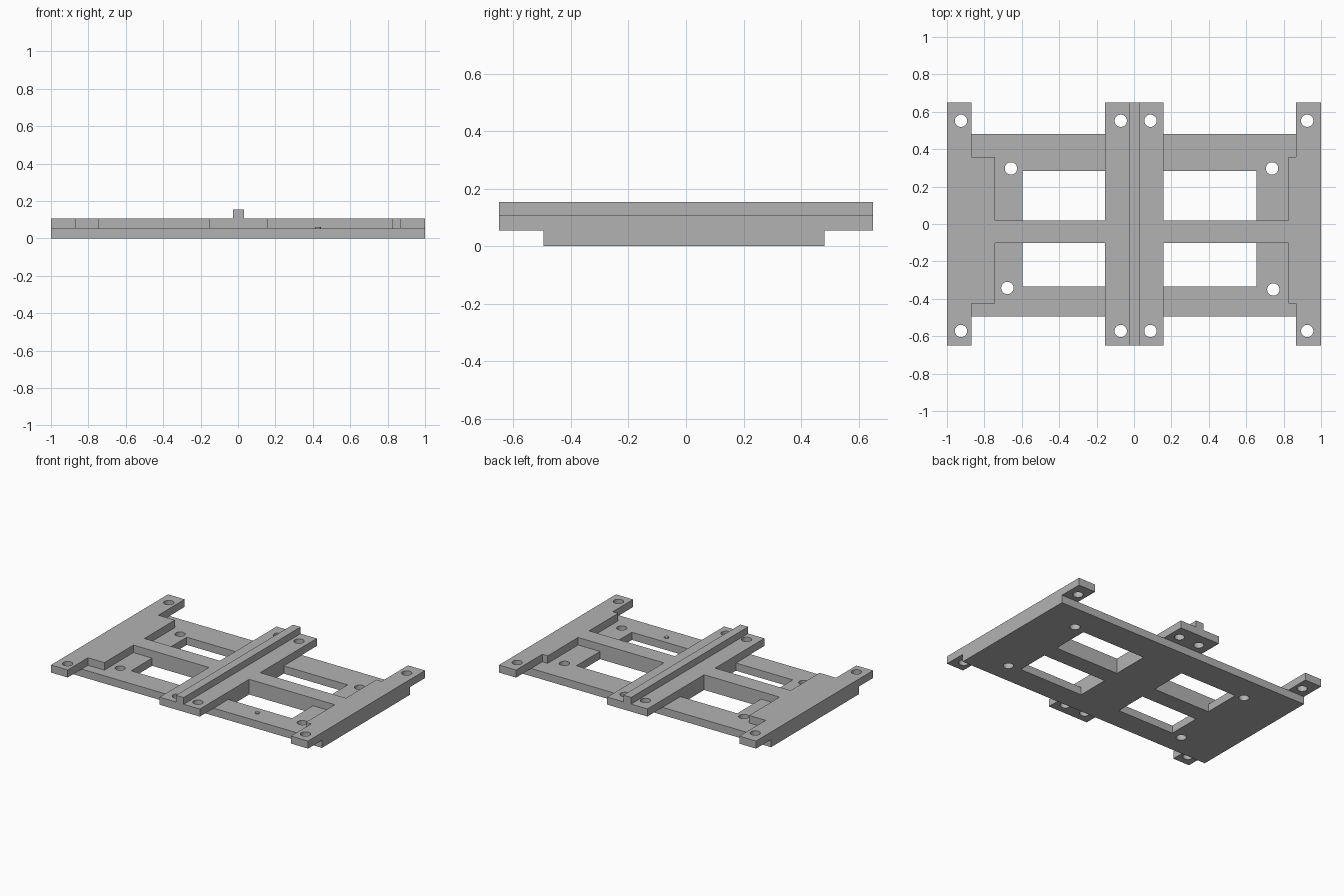
import bpy
import math

cube = bpy.data.objects.get("Cube")
if cube:
    bpy.data.objects.remove(cube, do_unlink=True)

# One plain grey for every part
grey = bpy.data.materials.new("plain_grey")
grey.use_nodes = True
colour = (0.45, 0.45, 0.45, 1)
grey.diffuse_color = colour
grey.node_tree.nodes["Principled BSDF"].inputs["Base Color"].default_value = colour


def rect(x0, x1, y0, y1):
    return [(x0, y0), (x1, y0), (x1, y1), (x0, y1)]


def circle(x, y, r=0.033, n=32):
    steps = [2 * math.pi * i / n for i in range(n)]
    return [(x + r * math.cos(a), y + r * math.sin(a)) for a in steps]


def slab(name, outline, z0, z1, holes=()):
    """Extrude a flat outline with cut-outs between two heights."""
    curve = bpy.data.curves.new(name + "_profile", "CURVE")
    curve.dimensions = "2D"
    curve.fill_mode = "BOTH"
    curve.extrude = (z1 - z0) / 2
    for loop in [outline, *holes]:
        spline = curve.splines.new("POLY")
        spline.points.add(len(loop) - 1)
        for point, (x, y) in zip(spline.points, loop):
            point.co = (x, y, 0, 1)
        spline.use_cyclic_u = True
    helper = bpy.data.objects.new(name + "_profile", curve)
    bpy.context.collection.objects.link(helper)
    bpy.context.view_layer.update()
    graph = bpy.context.evaluated_depsgraph_get()
    mesh = bpy.data.meshes.new_from_object(helper.evaluated_get(graph))
    bpy.data.objects.remove(helper, do_unlink=True)
    mesh.name = name
    mesh.materials.clear()
    mesh.materials.append(grey)
    mesh.shade_flat()
    obj = bpy.data.objects.new(name, mesh)
    obj.location.z = (z0 + z1) / 2
    bpy.context.collection.objects.link(obj)
    return obj


# Shared sizes
BASE_TOP, FRAME_TOP, RIDGE_TOP = 0.054, 0.107, 0.154
END = 0.65
BAR_L, BAR_R = -0.155, 0.158
CROSS_F, CROSS_B = -0.102, 0.02
PAD_F, PAD_B = -0.425, 0.358

# Base plate with four windows and four screw holes
windows = [rect(x0, x1, y0, y1)
           for x0, x1 in ((-0.597, BAR_L), (BAR_R, 0.655))
           for y0, y1 in ((-0.334, CROSS_F), (CROSS_B, 0.283))]
base_holes = [circle(x, y) for x, y in
              ((-0.658, 0.297), (0.738, 0.297), (-0.677, -0.342), (0.745, -0.35))]
slab("base_plate", rect(-1, 1, -0.495, 0.482), 0, BASE_TOP, windows + base_holes)


# Raised frame: stepped side pads, cross bar and centre bar in one outline
def edge(side, pad, cross):
    """Front or back edge of the frame, running left to right."""
    return [(-1, side), (-0.87, side), (-0.87, pad), (-0.742, pad),
            (-0.742, cross), (BAR_L, cross), (BAR_L, side), (BAR_R, side),
            (BAR_R, cross), (0.825, cross), (0.825, pad), (0.867, pad),
            (0.867, side), (1, side)]


outline = edge(-END, PAD_F, CROSS_F) + edge(END, PAD_B, CROSS_B)[::-1]
frame_holes = [circle(x, y) for x in (-0.925, -0.071, 0.088, 0.926)
               for y in (-0.572, 0.552)]
slab("raised_frame", outline, BASE_TOP, FRAME_TOP, frame_holes)

# Centre ridge and the small locating stud
slab("centre_ridge", rect(-0.028, 0.032, -END, END), FRAME_TOP, RIDGE_TOP)
slab("locating_stud", circle(0.427, -0.395, 0.016, 16), BASE_TOP, 0.06)
